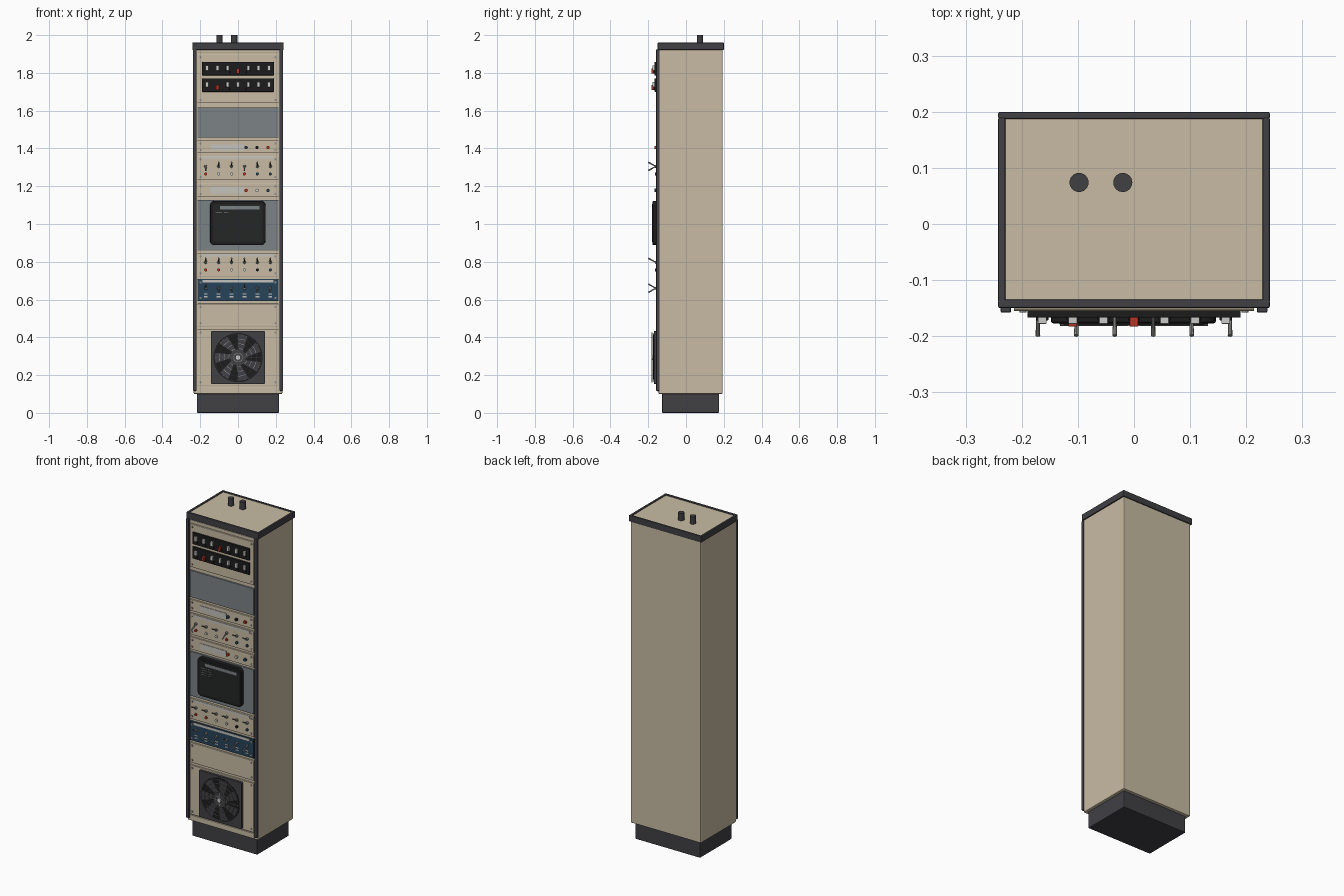
import bpy
import bmesh
from math import pi, cos, sin
from mathutils import Matrix, Vector

default_cube = bpy.data.objects.get("Cube")
if default_cube:
    bpy.data.objects.remove(default_cube, do_unlink=True)


def make_material(name, red, green, blue):
    material = bpy.data.materials.new(name)
    material.use_nodes = True
    colour = (red, green, blue, 1)
    material.diffuse_color = colour
    material.node_tree.nodes["Principled BSDF"].inputs["Base Color"].default_value = colour
    return material


BEIGE = make_material("beige paint", .58, .50, .37)
CHARCOAL = make_material("charcoal trim", .052, .052, .06)
GREY = make_material("grey panel paint", .20, .225, .24)
BLUE = make_material("navy panel paint", .02, .055, .10)
BLACK = make_material("black plastic", .012, .012, .012)
SCREEN = make_material("screen glass", .018, .019, .019)
WHITE = make_material("white plastic", .60, .60, .58)
RED = make_material("red plastic", .50, .035, .02)
METAL = make_material("brushed metal", .28, .28, .27)
PALE = make_material("pale label", .56, .54, .50)


class Part:
    """Collects primitives into one mesh object."""

    def __init__(self, name, material):
        self.name, self.material, self.bm = name, material, bmesh.new()

    def box(self, x, y, z):
        size = [end - start for start, end in (x, y, z)]
        centre = Vector((sum(x), sum(y), sum(z))) / 2
        bmesh.ops.create_cube(self.bm, size=1,
                              matrix=Matrix.Translation(centre) @ Matrix.Diagonal((*size, 1)))
        return self

    def rod(self, start, end, radius, tip=None, sides=12):
        start, end = Vector(start), Vector(end)
        axis = end - start
        turn = axis.to_track_quat("Z", "Y").to_matrix().to_4x4()
        bmesh.ops.create_cone(self.bm, cap_ends=True, segments=sides, radius1=radius,
                              radius2=radius if tip is None else tip, depth=axis.length,
                              matrix=Matrix.Translation((start + end) / 2) @ turn)
        return self

    def slab(self, x, y, z, radius, steps=6):
        """Rounded rectangle in the front plane, extruded in depth."""
        corners = ((x[1], z[1], 1, 1), (x[0], z[1], -1, 1), (x[0], z[0], -1, -1), (x[1], z[0], 1, -1))
        ring = []
        for quarter, (cx, cz, sx, sz) in enumerate(corners):
            for step in range(steps + 1):
                angle = (quarter + step / steps) * pi / 2
                ring.append(self.bm.verts.new((cx - sx * radius + radius * cos(angle), y[1],
                                               cz - sz * radius + radius * sin(angle))))
        face = self.bm.faces.new(ring)
        moved = bmesh.ops.extrude_face_region(self.bm, geom=[face])["geom"]
        bmesh.ops.translate(self.bm, vec=(0, y[0] - y[1], 0),
                            verts=[v for v in moved if isinstance(v, bmesh.types.BMVert)])
        return self

    def hoop(self, centre, y, radius, thickness, sides=40):
        """Flat ring with a square section, facing the front."""
        rings = []
        for r, depth in ((radius - thickness, y[0]), (radius, y[0]),
                         (radius, y[1]), (radius - thickness, y[1])):
            rings.append([self.bm.verts.new((r * cos(2 * pi * i / sides), depth,
                                             centre + r * sin(2 * pi * i / sides)))
                          for i in range(sides)])
        for k, ring in enumerate(rings):
            other = rings[(k + 1) % len(rings)]
            for i in range(sides):
                j = (i + 1) % sides
                self.bm.faces.new((ring[i], ring[j], other[j], other[i]))
        return self

    def done(self, bevel=0, smooth=False):
        bmesh.ops.recalc_face_normals(self.bm, faces=self.bm.faces)
        mesh = bpy.data.meshes.new(self.name)
        self.bm.to_mesh(mesh)
        self.bm.free()
        mesh.materials.append(self.material)
        thing = bpy.data.objects.new(self.name, mesh)
        bpy.context.collection.objects.link(thing)
        if bevel:
            modifier = thing.modifiers.new("soft edges", "BEVEL")
            modifier.width, modifier.segments = bevel, 2
        if smooth:
            bpy.ops.object.select_all(action="DESELECT")
            thing.select_set(True)
            bpy.context.view_layer.objects.active = thing
            bpy.ops.object.shade_smooth_by_angle()
        return thing


def both(half):
    return (-half, half)


# Cabinet shell
Part("plinth", CHARCOAL).box(both(.217), (-.126, .175), (0, .11)).done(.004)
Part("cabinet_body", BEIGE).box(both(.235), (-.146, .194), (.10, 1.955)).done(.006)
trim = Part("top_trim", CHARCOAL)
for y in ((-.15, -.135), (.187, .2)):
    trim.box(both(.242), y, (1.922, 1.96))
for side in (-1, 1):
    trim.box(sorted((side * .229, side * .242)), (-.14, .19), (1.922, 1.96))
trim.done(.003)
posts = Part("front_posts", CHARCOAL)
for side in (-1, 1):
    posts.box(sorted((side * .219, side * .238)), (-.158, -.14), (.117, 1.925))
posts.done(.003)
cables = Part("roof_cable_stubs", CHARCOAL)
for x in (-.098, -.02):
    cables.rod((x, .074, 1.95), (x, .074, 2), .017, sides=24)
cables.done(smooth=True)

# Rack panels with a screw in each corner
FACE = -.155
screws = Part("panel_screws", METAL)
PANELS = (("switch_bank_panel", BEIGE, 1.64, 1.90), ("upper_blank_panel", GREY, 1.457, 1.618),
          ("upper_label_panel", BEIGE, 1.375, 1.443), ("upper_toggle_panel", BEIGE, 1.232, 1.36),
          ("lower_label_panel", BEIGE, 1.142, 1.217), ("monitor_panel", GREY, .86, 1.128),
          ("lower_toggle_panel", BEIGE, .722, .845), ("navy_toggle_panel", BLUE, .592, .708),
          ("lower_blank_panel", BEIGE, .458, .578), ("fan_panel", BEIGE, .145, .442))
for name, material, low, high in PANELS:
    Part(name, material).box(both(.214), (FACE, -.14), (low, high)).done(.0015)
    if material is not GREY:
        for x in both(.198):
            for z in (low + .017, high - .017):
                screws.rod((x, FACE, z), (x, FACE - .003, z), .006)
screws.done(smooth=True)
Part("bottom_filler", BEIGE).box(both(.214), (-.152, -.14), (.112, .138)).done(.001)
Part("top_filler", BEIGE).box(both(.214), (-.152, -.14), (1.906, 1.922)).done(.001)

# Two banks of rocker switches, one red rocker in each
banks = Part("switch_banks", BLACK)
white_rockers, red_rockers = Part("white_rockers", WHITE), Part("red_rockers", RED)
for middle, red_index in ((1.822, 3), (1.735, 1)):
    banks.box(both(.19), (-.167, -.15), (middle - .035, middle + .035))
    for i in range(7):
        x, is_red = (i - 3) * .0545, i == red_index
        part, z = (red_rockers, middle - .012) if is_red else (white_rockers, middle + .004)
        part.box((x - .008, x + .008), (-.183 if is_red else -.178, -.16), (z - .013, z + .013))
        banks.box((x - .011, x + .011), (-.172, -.16), (middle - .026, middle - .01))
banks.done(.002)
white_rockers.done(.002)
red_rockers.done(.002)

# Label strips with three small indicator knobs
strips = Part("label_strips", PALE)
lamps = {m: Part(n, m) for n, m in (("navy_lamps", BLUE), ("black_lamps", BLACK),
                                    ("red_lamps", RED), ("white_lamps", WHITE))}
for z, colours in ((1.405, (BLUE, BLACK, RED)), (1.178, (RED, PALE, BLUE))):
    strips.box((-.145, .03), (-.158, -.15), (z - .017, z + .017))
    for i, colour in enumerate(colours):
        x = .043 + i * .058
        lamps.get(colour, lamps[WHITE]).rod((x, -.15, z), (x, -.166, z), .009)

# Toggle switches: collar, tilted lever and a lamp below
collars, levers = Part("toggle_collars", METAL), Part("toggle_levers", METAL)
bars = Part("switch_markers", PALE)
ROWS = ((1.305, 1.35, (RED, WHITE, WHITE, RED, BLUE, BLUE)),
        (.797, .836, (RED, RED, WHITE, WHITE, BLACK, BLUE)), (.66, .697, None))
for row, (z, label, colours) in enumerate(ROWS):
    strips.box(both(.188), (-.157, -.15), (label - .007, label + .007))
    for i in range(6):
        x = (i - 2.5) * .0685
        tilt = .022 if (i * i + row) % 3 else -.022
        collars.rod((x, -.15, z), (x, -.165, z), .009, .007, sides=8)
        levers.rod((x, -.16, z), (x, -.199, z + tilt), .0028, .0042, sides=8)
        if colours:
            lamps[colours[i]].rod((x, -.15, z - .04), (x, -.163, z - .04), .008)
        else:
            for drop in (.03, .045):
                bars.box((x - .01, x + .01), (-.158, -.15), (z - drop - .003, z - drop + .003))
for part in (collars, levers, *lamps.values()):
    part.done(smooth=True)
strips.done()
bars.done()

# Monitor with rounded bezel, recessed-looking screen and display lines
Part("monitor_bezel", BLACK).slab((-.148, .146), (-.177, -.15), (.888, 1.122), .025).done(.004)
Part("monitor_screen", SCREEN).slab((-.133, .131), (-.179, -.17), (.905, 1.105), .012).done()
Part("display_header", GREY).box((-.095, .115), (-.18, -.178), (1.077, 1.094)).done()
lines = Part("display_lines", METAL)
for row in range(4):
    z = 1.062 - row * .013
    lines.box((-.12, -.085), (-.18, -.178), (z, z + .002))
    lines.box((-.075, -.05), (-.18, -.178), (z, z + .002))
lines.done()

# Cooling fan: frame, opening, blades, hub and wire guard
HUB = .293
Part("fan_frame", CHARCOAL).slab(both(.143), (-.17, -.15), (HUB - .14, HUB + .14), .006).done()
Part("fan_opening", BLACK).rod((0, -.16, HUB), (0, -.171, HUB), .13, sides=48).done(smooth=True)
blades = Part("fan_blades", CHARCOAL)
for i in range(7):
    quad = []
    for radius, angle, depth in ((.04, 0, -.172), (.125, .25, -.172), (.125, .7, -.174), (.04, .55, -.174)):
        a = angle + i * 2 * pi / 7
        quad.append(blades.bm.verts.new((radius * cos(a), depth, HUB + radius * sin(a))))
    blades.bm.faces.new(quad)
blades.done()
Part("fan_hub", CHARCOAL).rod((0, -.165, HUB), (0, -.176, HUB), .042, sides=32).done(smooth=True)
guard = Part("fan_guard", METAL)
for step in range(1, 6):
    guard.hoop(HUB, (-.18, -.177), .025 * step, .0028)
for i in range(4):
    a = i * pi / 2
    guard.rod((0, -.179, HUB), (.132 * cos(a), -.179, HUB + .132 * sin(a)), .0025, sides=8)
guard.done()
Part("guard_badge", WHITE).rod((0, -.176, HUB), (0, -.182, HUB), .012, sides=20).done(smooth=True)
